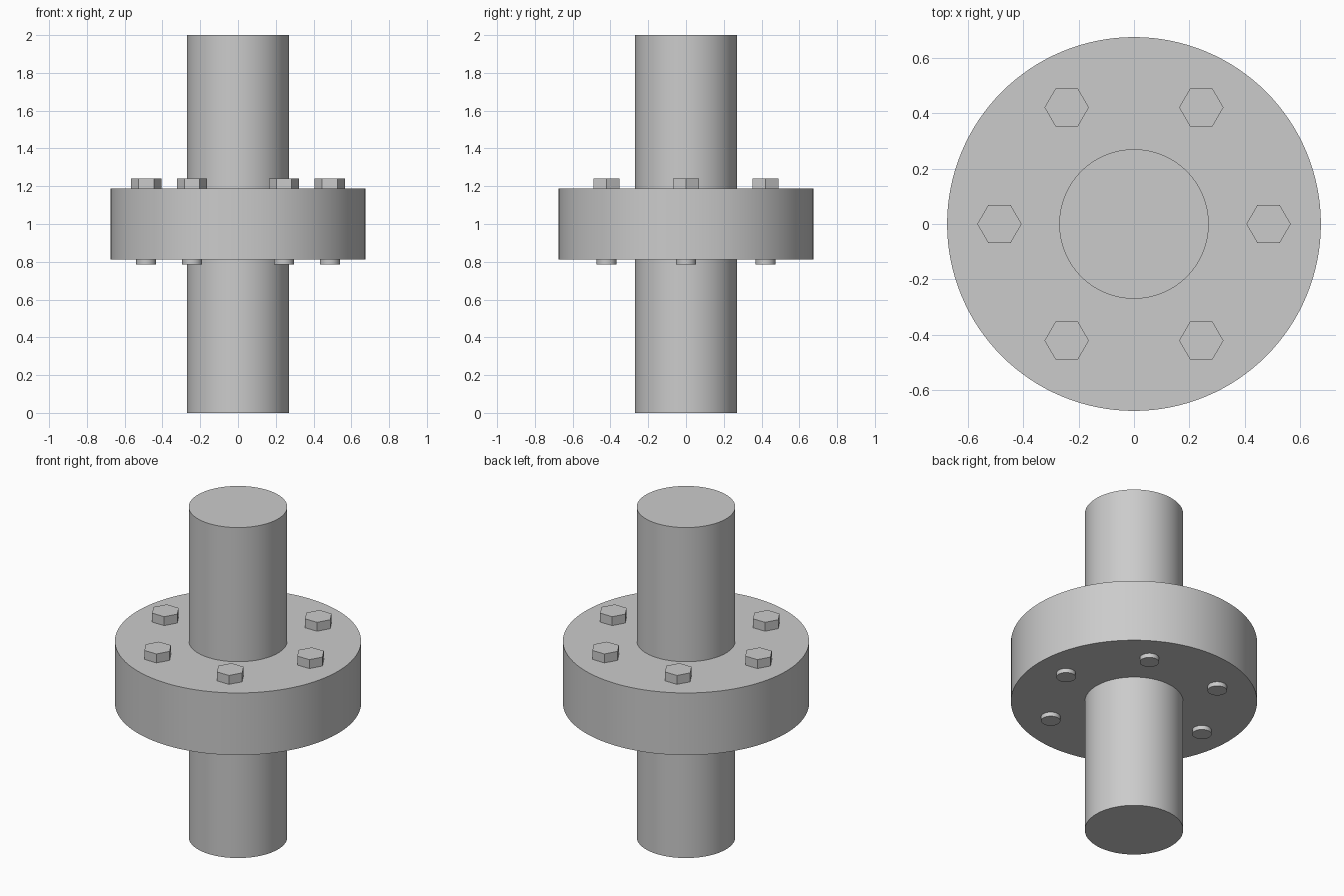
import bpy
from math import cos, sin, pi, radians

cube = bpy.data.objects.get("Cube")
if cube:
    bpy.data.objects.remove(cube, do_unlink=True)

steel = bpy.data.materials.new("grey_steel")
steel.use_nodes = True
GREY = (0.6, 0.6, 0.6, 1)
steel.diffuse_color = GREY
steel.node_tree.nodes["Principled BSDF"].inputs["Base Color"].default_value = GREY


def cylinder(name, radius, z0, z1, sides, x=0, y=0, turn=0):
    """Capped cylinder or prism standing between two heights."""
    bpy.ops.mesh.primitive_cylinder_add(
        vertices=sides, radius=radius, depth=z1 - z0,
        location=(x, y, (z0 + z1) / 2), rotation=(0, 0, turn))
    obj = bpy.context.object
    obj.name = name
    obj.data.materials.append(steel)
    if sides > 6:
        bpy.ops.object.shade_smooth_by_angle(angle=radians(30))
    return obj


FLANGE_BOTTOM, FLANGE_TOP = 0.812, 1.188
BOLT_CIRCLE, BOLTS = 0.486, 6

# Shaft and flange
cylinder("shaft", 0.27, 0, 2, 96)
cylinder("flange", 0.675, FLANGE_BOTTOM, FLANGE_TOP, 128)

# Ring of bolts: hexagonal heads above, round ends below
for i in range(BOLTS):
    a = 2 * pi * i / BOLTS
    x, y = BOLT_CIRCLE * cos(a), BOLT_CIRCLE * sin(a)
    cylinder(f"bolt_head_{i + 1}", 0.08, FLANGE_TOP, 1.242, 6, x, y, pi / 6)
    cylinder(f"bolt_end_{i + 1}", 0.053, 0.786, FLANGE_BOTTOM, 32, x, y)
